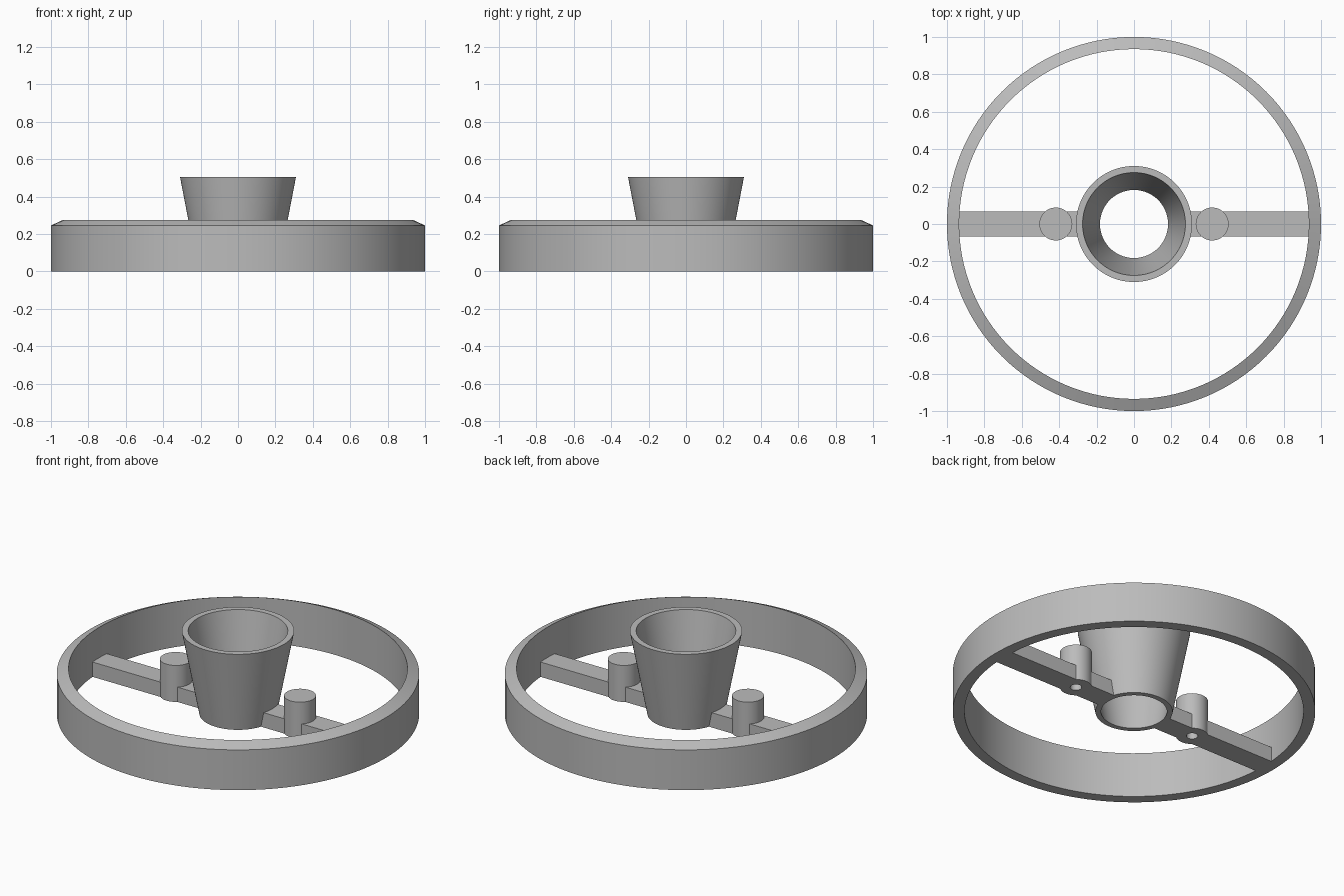
import bpy, bmesh, math

cube = bpy.data.objects.get("Cube")
if cube:
    bpy.data.objects.remove(cube, do_unlink=True)

GREY = (0.5, 0.5, 0.5, 1)
grey = bpy.data.materials.new("plain grey")
grey.use_nodes = True
grey.diffuse_color = GREY
grey.node_tree.nodes["Principled BSDF"].inputs["Base Color"].default_value = GREY


def select_only(obj):
    bpy.ops.object.select_all(action="DESELECT")
    obj.select_set(True)
    bpy.context.view_layer.objects.active = obj


def smooth(obj):
    select_only(obj)
    bpy.ops.object.shade_smooth_by_angle(angle=math.radians(25))


def lathe(name, profile, steps=96):
    """Spin a closed (radius, height) profile around the z axis."""
    bm = bmesh.new()
    rings = []
    for i in range(steps):
        a = 2 * math.pi * i / steps
        rings.append([bm.verts.new((r * math.cos(a), r * math.sin(a), z))
                      for r, z in profile])
    n = len(profile)
    for i in range(steps):
        here, there = rings[i], rings[(i + 1) % steps]
        for j in range(n):
            k = (j + 1) % n
            bm.faces.new((here[j], there[j], there[k], here[k]))
    bmesh.ops.recalc_face_normals(bm, faces=bm.faces)
    mesh = bpy.data.meshes.new(name)
    bm.to_mesh(mesh)
    bm.free()
    mesh.materials.append(grey)
    obj = bpy.data.objects.new(name, mesh)
    bpy.context.collection.objects.link(obj)
    smooth(obj)
    return obj


def cylinder(name, x, radius, bottom, top, sides):
    bpy.ops.mesh.primitive_cylinder_add(
        vertices=sides, radius=radius, depth=top - bottom,
        location=(x, 0, (bottom + top) / 2))
    obj = bpy.context.object
    obj.name = name
    obj.data.materials.append(grey)
    return obj


def combine(obj, tool, operation):
    """Apply a boolean and discard the tool object."""
    mod = obj.modifiers.new(operation.lower(), "BOOLEAN")
    mod.operation = operation
    mod.solver = "EXACT"
    mod.object = tool
    select_only(obj)
    bpy.ops.object.modifier_apply(modifier=mod.name)
    bpy.data.objects.remove(tool, do_unlink=True)


# Outer ring with a top edge that slopes down to the outside
lathe("outer_ring", [(1, 0), (1, 0.245), (0.935, 0.275), (0.935, 0)], 128)

# Open tapered cup in the middle
lathe("centre_cup", [(0.213, 0), (0.31, 0.505), (0.275, 0.505), (0.182, 0)])

# Spoke on each side, with a peg that has a blind screw hole underneath
for side, x in (("left", 1), ("right", -1)):
    inner, outer = 0.199, 0.95
    bpy.ops.mesh.primitive_cube_add(size=1, location=(x * (inner + outer) / 2, 0, 0.045))
    spoke = bpy.context.object
    spoke.name = side + "_spoke_and_peg"
    spoke.scale = (outer - inner, 0.135, 0.09)
    bpy.ops.object.transform_apply(location=False, rotation=False, scale=True)
    spoke.data.materials.append(grey)
    combine(spoke, cylinder("peg", x * 0.418, 0.088, 0, 0.222, 48), "UNION")
    combine(spoke, cylinder("hole_cutter", x * 0.418, 0.032, -0.05, 0.18, 32), "DIFFERENCE")
    smooth(spoke)
